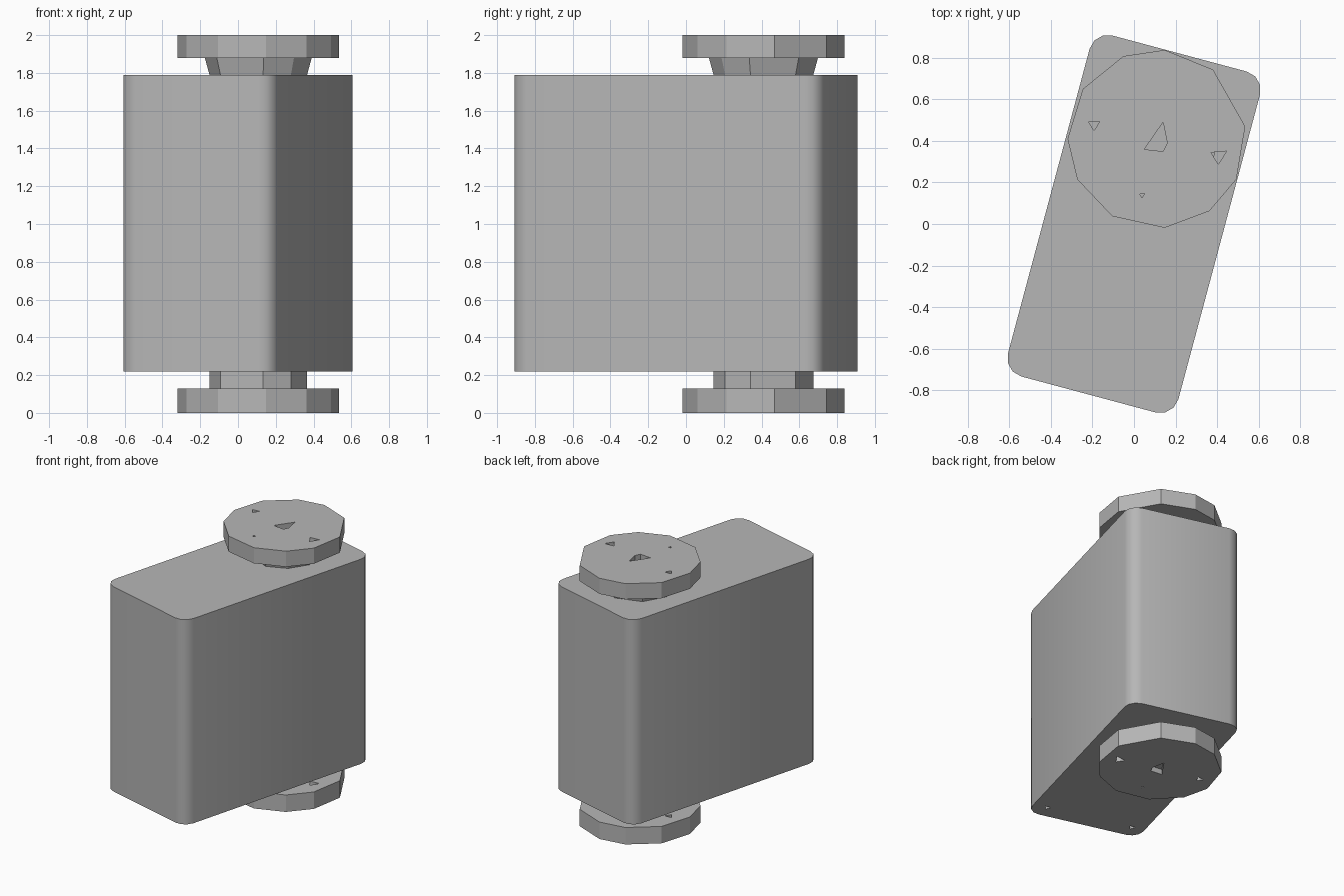
import bpy
import bmesh
from math import cos, sin, radians, pi
from mathutils import Matrix, Vector

cube = bpy.data.objects.get("Cube")
if cube:
    bpy.data.objects.remove(cube, do_unlink=True)

grey = bpy.data.materials.new("plain_grey")
grey.use_nodes = True
grey.diffuse_color = (0.47, 0.47, 0.47, 1)
grey.node_tree.nodes["Principled BSDF"].inputs["Base Color"].default_value = grey.diffuse_color

TURN = Matrix.Rotation(radians(-15), 4, "Z")
PIVOT = Vector((0.11, 0.41, 0))


def prism(name, bottom, z0, z1, top=None):
    """Solid between two outlines with the same number of points."""
    bm = bmesh.new()
    low = [bm.verts.new((x, y, z0)) for x, y in bottom]
    high = [bm.verts.new((x, y, z1)) for x, y in top or bottom]
    bm.faces.new(low[::-1])
    bm.faces.new(high)
    n = len(low)
    for i in range(n):
        j = (i + 1) % n
        bm.faces.new((low[i], low[j], high[j], high[i]))
    bmesh.ops.recalc_face_normals(bm, faces=bm.faces)
    mesh = bpy.data.meshes.new(name)
    bm.to_mesh(mesh)
    bm.free()
    mesh.materials.append(grey)
    obj = bpy.data.objects.new(name, mesh)
    bpy.context.collection.objects.link(obj)
    return obj


def ring(angles, radius, centre=PIVOT):
    return [(centre.x + radius * cos(radians(a)), centre.y + radius * sin(radians(a)))
            for a in angles]


def activate(obj):
    bpy.ops.object.select_all(action="DESELECT")
    obj.select_set(True)
    bpy.context.view_layer.objects.active = obj


def cut(obj, outline, z0, z1):
    cutter = prism("hole_cutter", outline, z0, z1)
    cutter.hide_render = True
    mod = obj.modifiers.new("hole", "BOOLEAN")
    mod.operation = "DIFFERENCE"
    mod.solver = "EXACT"
    mod.object = cutter
    activate(obj)
    bpy.ops.object.modifier_apply(modifier=mod.name)
    bpy.data.objects.remove(cutter, do_unlink=True)


# Main block: turned rectangle with rounded upright corners
HALF_W, HALF_L, ROUND, STEPS = 0.425, 0.85, 0.09, 3
outline = []
for k, (sx, sy) in enumerate([(1, 1), (-1, 1), (-1, -1), (1, -1)]):
    for s in range(STEPS + 1):
        a = pi / 2 * (k + s / STEPS)
        p = TURN @ Vector((sx * (HALF_W - ROUND) + ROUND * cos(a),
                           sy * (HALF_L - ROUND) + ROUND * sin(a), 0))
        outline.append((p.x, p.y))
block = prism("block", outline, 0.22, 1.79)

# Screw holes under the far end of the block
for u in (-0.33, 0.32):
    spot = TURN @ Vector((u, -0.74, 0))
    cut(block, ring((20, 140, 260), 0.025, spot), 0.1, 0.3)
activate(block)
bpy.ops.object.shade_smooth_by_angle(angle=radians(35))

# Pivot discs and necks, above and below the block
DISC = (8, 51, 85, 112, 146, 180, 207, 240, 275, 306, 333)
NECK = (-15, 40, 85, 130, 170, 220, 275, 310)
SCREWS = (("left", 0.30, -0.08, 0.042), ("right", -0.30, 0.07, 0.03),
          ("front", -0.07, -0.27, 0.014))
for side, z0, z1, n0, n1, wide, narrow in (
        ("bottom", 0, 0.13, 0.13, 0.22, 0.265, 0.265),
        ("top", 1.88, 2, 1.79, 1.88, 0.265, 0.29)):
    disc = prism(side + "_disc", ring(DISC, 0.43), z0, z1)
    for _, dx, dy, size in SCREWS:
        cut(disc, ring((30, 160, 265), size, PIVOT + Vector((dx, dy, 0))), z0 - 0.1, z1 + 0.1)
    # Shallow socket in the outer face
    socket = [PIVOT.xy + Vector(p) for p in
              ((0.03, 0.08), (-0.06, -0.05), (0.03, -0.06), (0.05, -0.02))]
    face = z1 if side == "top" else z0
    cut(disc, socket, face - 0.04, face + 0.04)
    prism(side + "_neck", ring(NECK, wide), n0, n1, ring(NECK, narrow))
